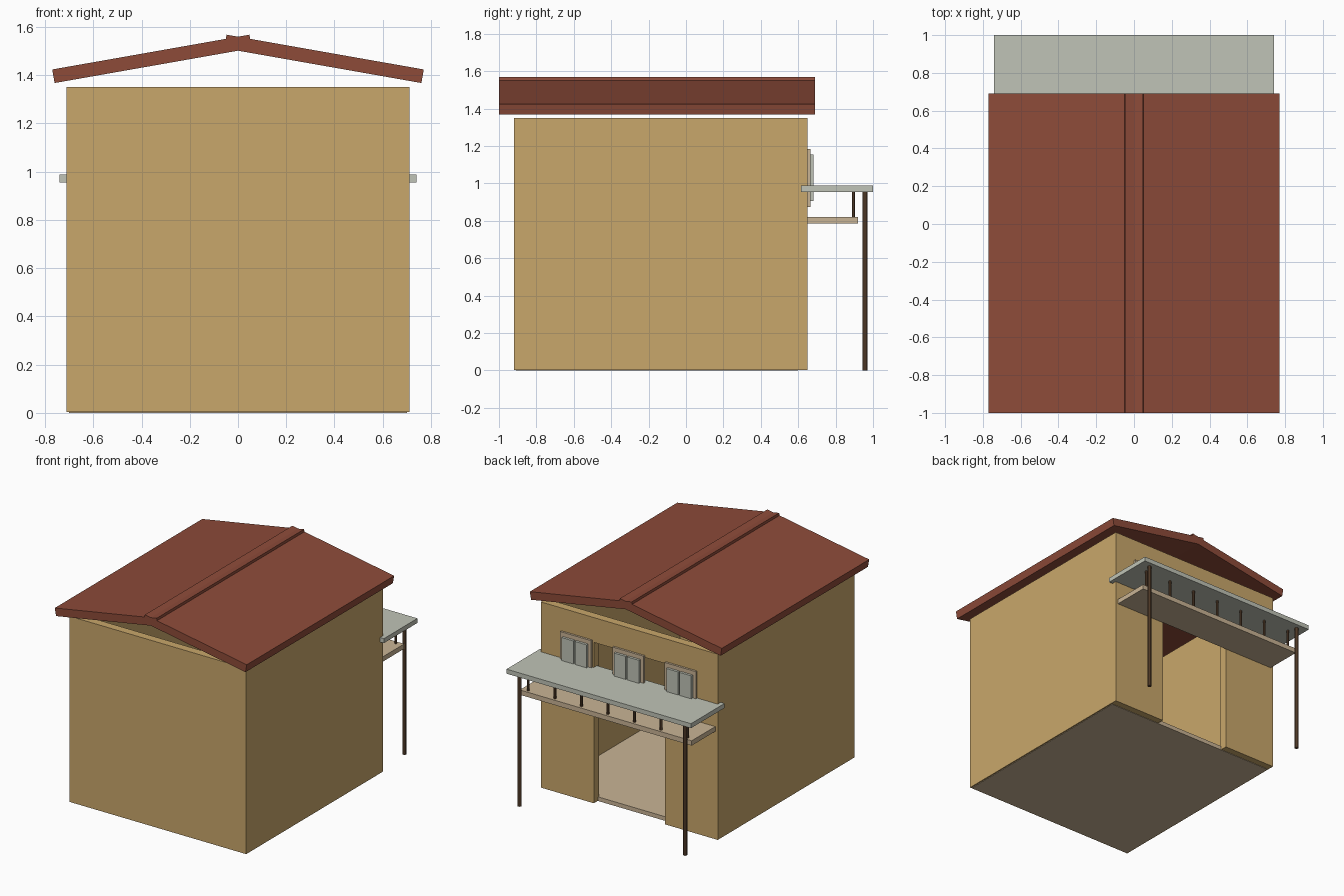
import bpy, bmesh, math
from mathutils import Matrix

if "Cube" in bpy.data.objects:
    bpy.data.objects.remove(bpy.data.objects["Cube"])


def material(name, r, g, b):
    lin = [((c / 255 + 0.055) / 1.055) ** 2.4 for c in (r, g, b)]
    m = bpy.data.materials.new(name)
    m.diffuse_color = (*lin, 1)
    m.use_nodes = True
    m.node_tree.nodes["Principled BSDF"].inputs["Base Color"].default_value = m.diffuse_color
    return m


TAN = material("tan_wall", 201, 167, 107)
RED = material("red_roof", 141, 75, 57)
GREY = material("pale_grey", 192, 196, 183)
BEIGE = material("beige", 201, 180, 149)
BROWN = material("brown_wood", 98, 72, 50)


def make(name, bm, mat):
    mesh = bpy.data.meshes.new(name)
    bm.to_mesh(mesh)
    bm.free()
    mesh.materials.append(mat)
    ob = bpy.data.objects.new(name, mesh)
    bpy.context.collection.objects.link(ob)
    return ob


def box(name, mat, x0, x1, y0, y1, z0, z1):
    bm = bmesh.new()
    mtx = Matrix.Translation(((x0 + x1) / 2, (y0 + y1) / 2, (z0 + z1) / 2))
    mtx = mtx @ Matrix.Diagonal((x1 - x0, y1 - y0, z1 - z0, 1))
    bmesh.ops.create_cube(bm, size=1, matrix=mtx)
    return make(name, bm, mat)


def post(name, mat, x, y, z0, z1, r):
    bm = bmesh.new()
    mtx = Matrix.Translation((x, y, (z0 + z1) / 2)) @ Matrix.Rotation(math.pi / 8, 4, 'Z')
    bmesh.ops.create_cone(bm, cap_ends=True, segments=8, radius1=r, radius2=r,
                          depth=z1 - z0, matrix=mtx)
    return make(name, bm, mat)


# Walls: open-topped U-shaped plan plus the pierced back wall
W, F, B, T, H, Z0 = 0.71, -0.92, 0.65, 0.06, 1.35, 0.003
DOOR, DOOR_TOP = 0.285, 1.17
plan = [(-W, B), (-W, F), (W, F), (W, B), (W - T, B), (W - T, F + T), (-W + T, F + T), (-W + T, B)]
bm = bmesh.new()
face = bm.faces.new([bm.verts.new((x, y, Z0)) for x, y in plan])
ext = bmesh.ops.extrude_face_region(bm, geom=[face], use_keep_orig=True)
verts = [g for g in ext["geom"] if isinstance(g, bmesh.types.BMVert)]
bmesh.ops.translate(bm, vec=(0, 0, H - Z0), verts=verts)
bmesh.ops.recalc_face_normals(bm, faces=bm.faces)
make("side_and_front_walls", bm, TAN)

# Back wall as an arch-shaped profile around the tall opening
I = W - T
profile = [(-I, Z0), (-DOOR, Z0), (-DOOR, DOOR_TOP), (DOOR, DOOR_TOP),
           (DOOR, Z0), (I, Z0), (I, H), (-I, H)]
bm = bmesh.new()
face = bm.faces.new([bm.verts.new((x, B, z)) for x, z in profile])
ext = bmesh.ops.extrude_face_region(bm, geom=[face], use_keep_orig=True)
verts = [g for g in ext["geom"] if isinstance(g, bmesh.types.BMVert)]
bmesh.ops.translate(bm, vec=(0, -T, 0), verts=verts)
bmesh.ops.recalc_face_normals(bm, faces=bm.faces)
make("back_wall", bm, TAN)

# Ground floor slab
box("floor", BEIGE, -W + 0.01, W - 0.01, F + 0.01, B - 0.05, 0, 0.03)

# Roof: two slabs that cross at the ridge
for side, label in ((1, "right"), (-1, "left")):
    bm = bmesh.new()
    mtx = (Matrix.Translation((side * 0.3565, -0.155, 1.4675))
           @ Matrix.Rotation(side * math.radians(10), 4, 'Y')
           @ Matrix.Diagonal((0.83, 1.69, 0.057, 1)))
    bmesh.ops.create_cube(bm, size=1, matrix=mtx)
    make(label + "_roof_slab", bm, RED)

# Awning, balcony floor and supports
box("awning", GREY, -0.74, 0.74, 0.615, 1.0, 0.955, 0.988)
box("balcony_floor", BEIGE, -0.69, 0.69, B, 0.92, 0.785, 0.82)
for x in (-0.665, 0.665):
    post("awning_post", BROWN, x, 0.958, 0, 0.956, 0.0145)
for i in range(7):
    post("baluster", BROWN, (i - 3) * 0.213, 0.895, 0.819, 0.956, 0.0095)

# Windows: frame with two raised panes each
for x in (-0.42, 0, 0.42):
    box("window_frame", BEIGE, x - 0.125, x + 0.125, B, 0.665, 0.875, 1.185)
    for s in (-1, 1):
        c = x + s * 0.053
        box("window_pane", GREY, c - 0.047, c + 0.047, 0.664, 0.683, 0.905, 1.155)
